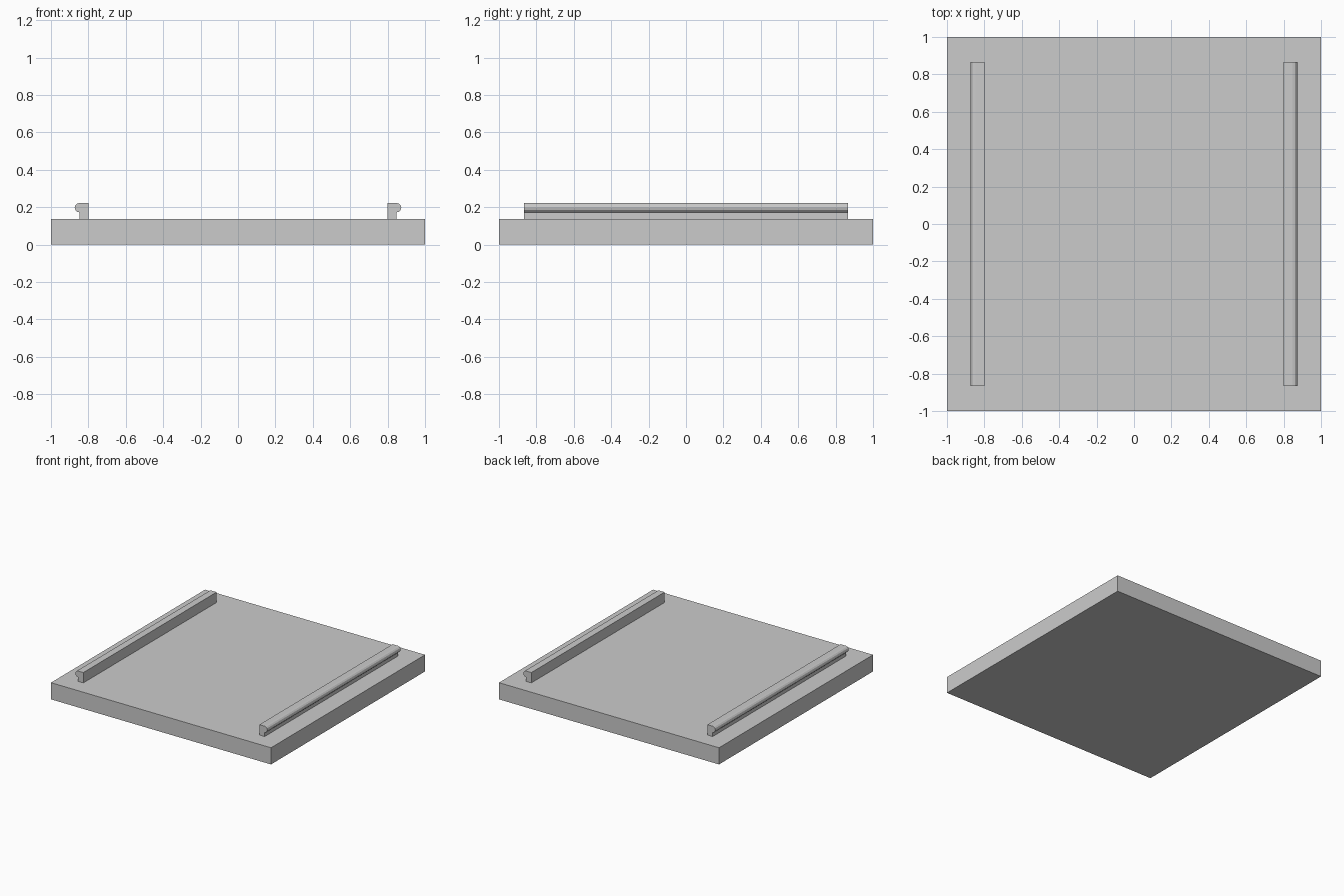
import bpy, bmesh
from math import sin, cos, pi

cube = bpy.data.objects.get("Cube")
if cube:
    bpy.data.objects.remove(cube, do_unlink=True)

grey = bpy.data.materials.new("plain_grey")
grey.use_nodes = True
COLOUR = (0.6, 0.6, 0.6, 1)
grey.diffuse_color = COLOUR
grey.node_tree.nodes["Principled BSDF"].inputs["Base Color"].default_value = COLOUR

SLAB_TOP = 0.137
RAIL_TOP = 0.222
LIP_RADIUS = 0.025


def extrude_profile(name, profile, half_length):
    """Sweep an (x, z) outline along y, centred on y = 0."""
    bm = bmesh.new()
    face = bm.faces.new([bm.verts.new((x, -half_length, z)) for x, z in profile])
    swept = bmesh.ops.extrude_face_region(bm, geom=[face])
    verts = [v for v in swept["geom"] if isinstance(v, bmesh.types.BMVert)]
    bmesh.ops.translate(bm, verts=verts, vec=(0, 2 * half_length, 0))
    bmesh.ops.recalc_face_normals(bm, faces=bm.faces)
    mesh = bpy.data.meshes.new(name)
    bm.to_mesh(mesh)
    bm.free()
    mesh.materials.append(grey)
    obj = bpy.data.objects.new(name, mesh)
    bpy.context.collection.objects.link(obj)
    return obj


# Square base slab
extrude_profile("base_slab", [(-1, 0), (1, 0), (1, SLAB_TOP), (-1, SLAB_TOP)], 1)

# Rail outline: upright stem with a rounded lip overhanging outwards
steps = 6
lip = [(0.848 + LIP_RADIUS * sin(pi * i / steps),
        RAIL_TOP - LIP_RADIUS + LIP_RADIUS * cos(pi * i / steps))
       for i in range(steps + 1)]
outline = [(0.8, SLAB_TOP), (0.8, RAIL_TOP)] + lip + [(0.848, SLAB_TOP)]

# One rail on each side, mirrored
for name, side in (("left_rail", 1), ("right_rail", -1)):
    extrude_profile(name, [(side * x, z) for x, z in outline], 0.865)
